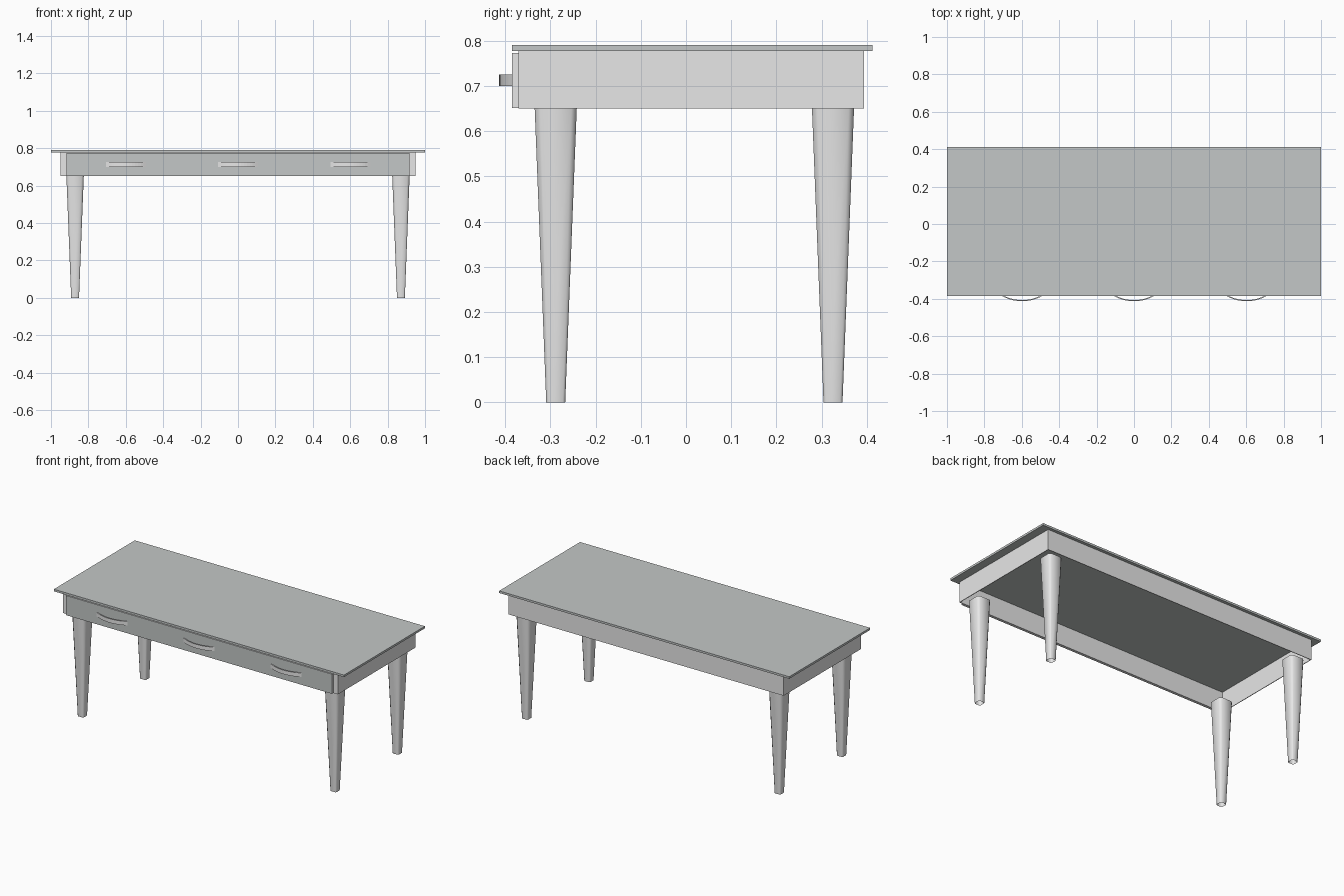
import bpy, bmesh, math

if "Cube" in bpy.data.objects:
    bpy.data.objects.remove(bpy.data.objects["Cube"])


def material(name, rgb):
    m = bpy.data.materials.new(name)
    m.diffuse_color = (*rgb, 1)
    m.use_nodes = True
    m.node_tree.nodes["Principled BSDF"].inputs["Base Color"].default_value = m.diffuse_color
    return m


LIGHT = material("light grey", (0.80, 0.80, 0.80))
GREY = material("slate grey", (0.55, 0.575, 0.57))


def finish(bm, name, *mats):
    bmesh.ops.recalc_face_normals(bm, faces=bm.faces)
    me = bpy.data.meshes.new(name)
    bm.to_mesh(me)
    bm.free()
    ob = bpy.data.objects.new(name, me)
    bpy.context.collection.objects.link(ob)
    for m in mats:
        me.materials.append(m)
    return ob


def box(name, x, y, z, *mats):
    bm = bmesh.new()
    bmesh.ops.create_cube(bm, size=1)
    for v in bm.verts:
        for i, (a, b) in enumerate((x, y, z)):
            v.co[i] = a if v.co[i] < 0 else b
    return finish(bm, name, *mats)


# table top
box("table_top", (-1, 1), (-0.385, 0.412), (0.777, 0.79), GREY)

# thin apron boards, hollow inside
AX, Y0, Y1, T = 0.948, -0.37, 0.393, 0.004
AZ = (0.65, 0.777)
box("apron_left", (-AX, -AX + T), (Y0, Y1), AZ, LIGHT)
box("apron_right", (AX - T, AX), (Y0, Y1), AZ, LIGHT)
box("apron_front", (-AX + T, AX - T), (Y0, Y0 + T), AZ, LIGHT)
box("apron_back", (-AX + T, AX - T), (Y1 - T, Y1), AZ, LIGHT)

# drawer front: grey face, light edges
front = box("drawer_front", (-0.918, 0.918), (-0.385, Y0), (0.651, 0.773), LIGHT, GREY)
for p in front.data.polygons:
    if p.normal.y < -0.5:
        p.material_index = 1


# tapered square legs with softened corners, open ends
def leg(name, cx, cy):
    bm = bmesh.new()
    rings = []
    for z, h in ((0, 0.021), (0.65, 0.0465)):
        c = h * 0.74
        pts = ((h, -c), (h, c), (c, h), (-c, h), (-h, c), (-h, -c), (-c, -h), (c, -h))
        rings.append([bm.verts.new((cx + x, cy + y, z)) for x, y in pts])
    for i in range(8):
        j = (i + 1) % 8
        f = bm.faces.new((rings[0][i], rings[0][j], rings[1][j], rings[1][i]))
        f.smooth = True
    finish(bm, name, LIGHT)


for sx, side in ((-1, "left"), (1, "right")):
    leg("front_leg_" + side, sx * 0.871, -0.288)
    leg("back_leg_" + side, sx * 0.871, 0.325)


# bowed strip handles
def handle(name, cx, w=0.107, sag=0.028, t=0.006, n=14):
    r = (w * w + sag * sag) / (2 * sag)
    a = math.asin(w / r)
    bm = bmesh.new()
    rows = []
    for i in range(n + 1):
        u = -a + 2 * a * i / n
        row = []
        for rr, z in ((r, 0.70), (r, 0.725), (r - t, 0.725), (r - t, 0.70)):
            row.append(bm.verts.new((cx + rr * math.sin(u), -0.413 + r - rr * math.cos(u), z)))
        rows.append(row)
    for p, q in zip(rows, rows[1:]):
        for k in range(4):
            m = (k + 1) % 4
            bm.faces.new((p[k], p[m], q[m], q[k]))
    bm.faces.new(rows[0])
    bm.faces.new(rows[-1])
    finish(bm, name, LIGHT)


for label, x in (("left", -0.598), ("middle", 0), ("right", 0.602)):
    handle("handle_" + label, x)
